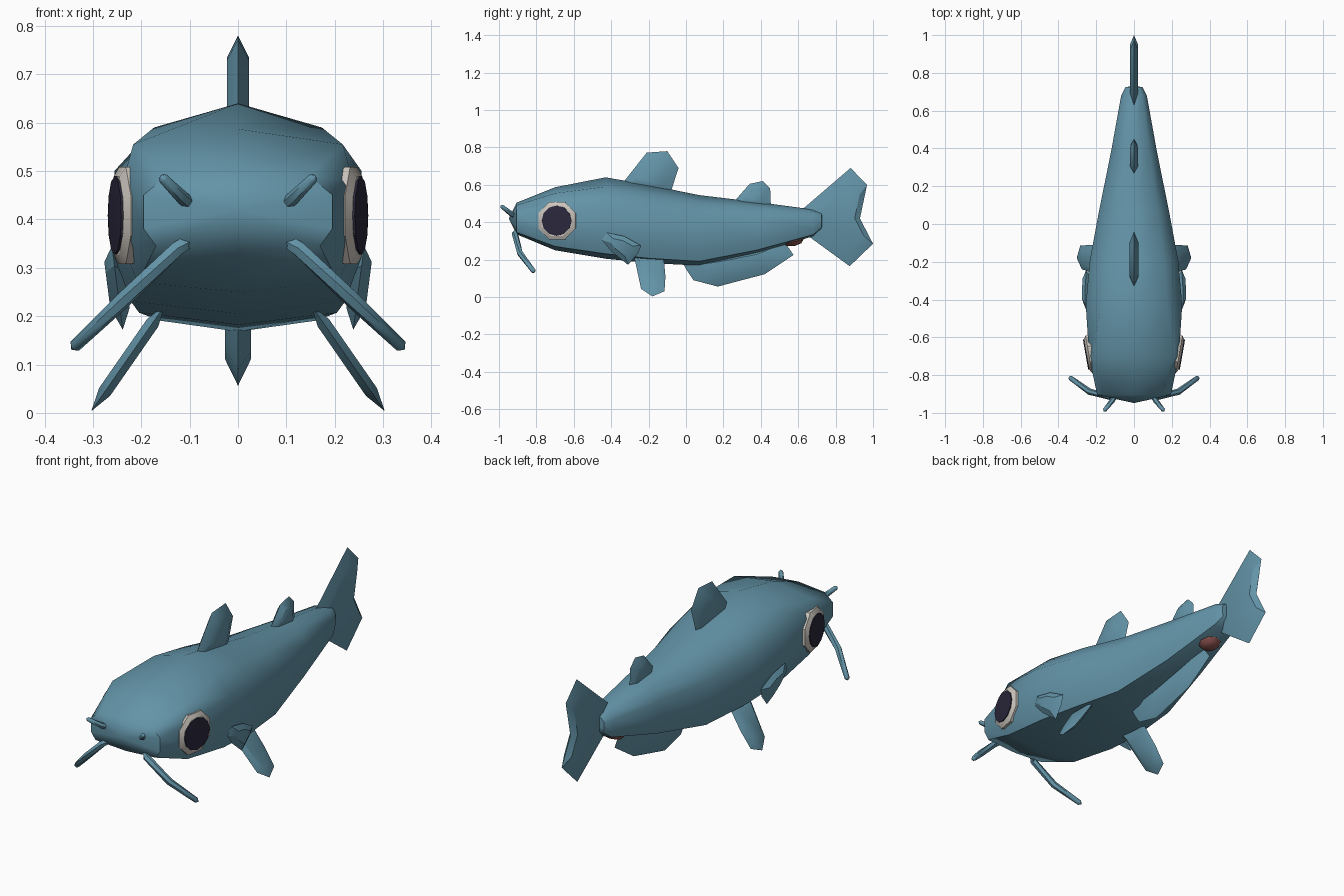
import bpy, bmesh, math
from mathutils import Vector, Matrix

if "Cube" in bpy.data.objects:
    bpy.data.objects.remove(bpy.data.objects["Cube"], do_unlink=True)


def material(name, rgb):
    m = bpy.data.materials.new(name)
    m.use_nodes = True
    m.diffuse_color = (*rgb, 1)
    bsdf = m.node_tree.nodes["Principled BSDF"]
    bsdf.inputs["Base Color"].default_value = (*rgb, 1)
    bsdf.inputs["Roughness"].default_value = 0.7
    return m


BLUE = material("slate blue skin", (0.125, 0.295, 0.39))
WHITE = material("eye white", (0.60, 0.56, 0.51))
BLACK = material("pupil black", (0.024, 0.021, 0.045))
RED = material("vent red", (0.27, 0.09, 0.08))


def finish(bm, name, mat, mirror=False, angle=40):
    bmesh.ops.recalc_face_normals(bm, faces=bm.faces)
    me = bpy.data.meshes.new(name)
    bm.to_mesh(me)
    bm.free()
    ob = bpy.data.objects.new(name, me)
    bpy.context.collection.objects.link(ob)
    me.materials.append(mat)
    bpy.ops.object.select_all(action="DESELECT")
    bpy.context.view_layer.objects.active = ob
    ob.select_set(True)
    bpy.ops.object.shade_smooth_by_angle(angle=math.radians(angle))
    if mirror:
        ob.modifiers.new("Mirror", "MIRROR").use_mirror_merge = False
    return ob


def loft(bm, rings, start=None, end=None):
    """Bridge rings of points; close each end with a tip point or a flat cap."""
    rows = [[bm.verts.new(p) for p in r] for r in rings]
    n = len(rows[0])
    for a, b in zip(rows, rows[1:]):
        for i in range(n):
            j = (i + 1) % n
            bm.faces.new((a[i], a[j], b[j], b[i]))
    for row, tip in ((rows[0], start), (rows[-1], end)):
        if tip is None:
            bm.faces.new(row)
        else:
            t = bm.verts.new(tip)
            for i in range(n):
                bm.faces.new((row[i], row[(i + 1) % n], t))


def fin(name, outline, thick, place, scale=0.5, mirror=False):
    """Sharp-edged fin: flat outline swelling to a raised inner plate on both sides."""
    bm = bmesh.new()
    cu = sum(p[0] for p in outline) / len(outline)
    cv = sum(p[1] for p in outline) / len(outline)
    inner = [(cu + (u - cu) * scale, cv + (v - cv) * scale) for u, v in outline]
    loft(bm, [[place(u, v, -thick) for u, v in inner],
              [place(u, v, 0) for u, v in outline],
              [place(u, v, thick) for u, v in inner]])
    return finish(bm, name, BLUE, mirror, 30)


def barbel(name, path, radius):
    """Six-sided whisker along a path, ending in a blunt point."""
    bm = bmesh.new()
    pts = [Vector(p) for p in path]
    rings = []
    for i, p in enumerate(pts):
        d = (pts[min(i + 1, len(pts) - 1)] - pts[max(i - 1, 0)]).normalized()
        s = d.cross(Vector((0, 0, 1))).normalized()
        t = s.cross(d)
        r = radius * (0.75 if i == len(pts) - 1 else 1)
        rings.append([p + (s * math.cos(k * math.pi / 3) + t * math.sin(k * math.pi / 3)) * r
                      for k in range(6)])
    d = (pts[-1] - pts[-2]).normalized()
    loft(bm, rings, None, pts[-1] + d * radius * 0.7)
    return finish(bm, name, BLUE, True, 50)


# Body: y, half width, top, bottom, shoulder width ratio, shoulder height ratio
SECTIONS = [
    (-0.905, 0.195, 0.505, 0.335, 0.75, 0.92),
    (-0.70, 0.238, 0.587, 0.25, 0.91, 0.905),
    (-0.43, 0.255, 0.64, 0.205, 0.68, 0.885),
    (-0.20, 0.235, 0.60, 0.182, 0.68, 0.89),
    (0.07, 0.185, 0.545, 0.168, 0.68, 0.90),
    (0.38, 0.122, 0.508, 0.235, 0.68, 0.90),
    (0.68, 0.068, 0.468, 0.325, 0.65, 0.93),
    (0.725, 0.045, 0.45, 0.365, 0.6, 0.93),
]


def section(y, w, top, bot, sw, sh):
    h = top - bot
    half = [(w * sw, bot + h * sh), (w, bot + h * 0.68), (w, bot + h * 0.27),
            (w * 0.87, bot + h * 0.06)]
    return ([(0, y, top)] + [(x, y, z) for x, z in half] + [(0, y, bot)]
            + [(-x, y, z) for x, z in reversed(half)])


bm = bmesh.new()
loft(bm, [section(*s) for s in SECTIONS], start=(0, -0.948, 0.42), end=(0, 0.73, 0.405))
finish(bm, "body", BLUE, angle=50)


# Fins on the centre line
def upright(u, v, n):
    return (n, u, v)


fin("front_dorsal_fin", [(-0.34, 0.58), (-0.33, 0.62), (-0.21, 0.772), (-0.10, 0.78),
                         (-0.04, 0.69), (-0.085, 0.55)], 0.023, upright, 0.6)
fin("rear_dorsal_fin", [(0.25, 0.48), (0.27, 0.525), (0.34, 0.605), (0.41, 0.62),
                        (0.45, 0.58), (0.455, 0.46)], 0.021, upright)
fin("anal_fin", [(-0.02, 0.19), (0.0, 0.15), (0.04, 0.09), (0.17, 0.056), (0.42, 0.122),
                 (0.575, 0.225), (0.53, 0.29), (0.12, 0.21)], 0.027, upright)
fin("tail_fin", [(0.60, 0.45), (0.88, 0.69), (0.968, 0.60), (0.93, 0.42),
                 (1.0, 0.285), (0.875, 0.165), (0.60, 0.365)], 0.021, upright, 0.7)

# Paired fins
fin("pectoral_fins", [(-0.45, 0.305), (-0.425, 0.345), (-0.33, 0.325), (-0.24, 0.275),
                      (-0.255, 0.235), (-0.31, 0.172), (-0.40, 0.245)], 0.02,
    lambda u, v, n: (0.238 + (v - 0.17) * 0.13 + n, u, v), 0.55, True)

# Pelvic fins splay outward as they go down
AX = Vector((0.57, 0, -0.82))
NX = Vector((0.82, 0, 0.57))
fin("pelvic_fins", [(-0.28, -0.02), (-0.27, 0.03), (-0.24, 0.20), (-0.18, 0.248),
                    (-0.115, 0.215), (-0.11, 0.12), (-0.12, -0.02)], 0.014,
    lambda u, v, n: Vector((0.162, u, 0.207)) + AX * v + NX * n, 0.65, True)

# Whiskers
barbel("lower_barbels", [(0.10, -0.89, 0.36), (0.125, -0.915, 0.34), (0.235, -0.888, 0.235),
                         (0.337, -0.815, 0.138)], 0.017)
barbel("upper_barbels", [(0.09, -0.89, 0.425), (0.115, -0.935, 0.445),
                         (0.155, -0.985, 0.485)], 0.014)


# Eyes: bevelled octagonal white with a dark disc on its face
def disc(name, mat, profile, sides, turn):
    bm = bmesh.new()
    base = Matrix.Translation((0.243, -0.69, 0.408)) @ Matrix.Rotation(math.radians(-10), 4, "Z")
    loft(bm, [[base @ Vector((x, r * math.cos(turn + k * math.tau / sides),
                              r * math.sin(turn + k * math.tau / sides)))
               for k in range(sides)] for x, r in profile])
    finish(bm, name, mat, True, 25)


disc("eye_whites", WHITE, [(-0.04, 0.106), (-0.004, 0.109), (0.008, 0.088)], 8, math.pi / 8)
disc("pupils", BLACK, [(0.004, 0.081), (0.0125, 0.081), (0.0135, 0.07)], 12, 0)

# Small vent under the tail
bm = bmesh.new()
bmesh.ops.create_uvsphere(bm, u_segments=8, v_segments=4, radius=1,
                          matrix=Matrix.Translation((0, 0.575, 0.297))
                          @ Matrix.Rotation(0.2, 4, "X") @ Matrix.Diagonal((0.055, 0.055, 0.025, 1)))
finish(bm, "vent", RED)
